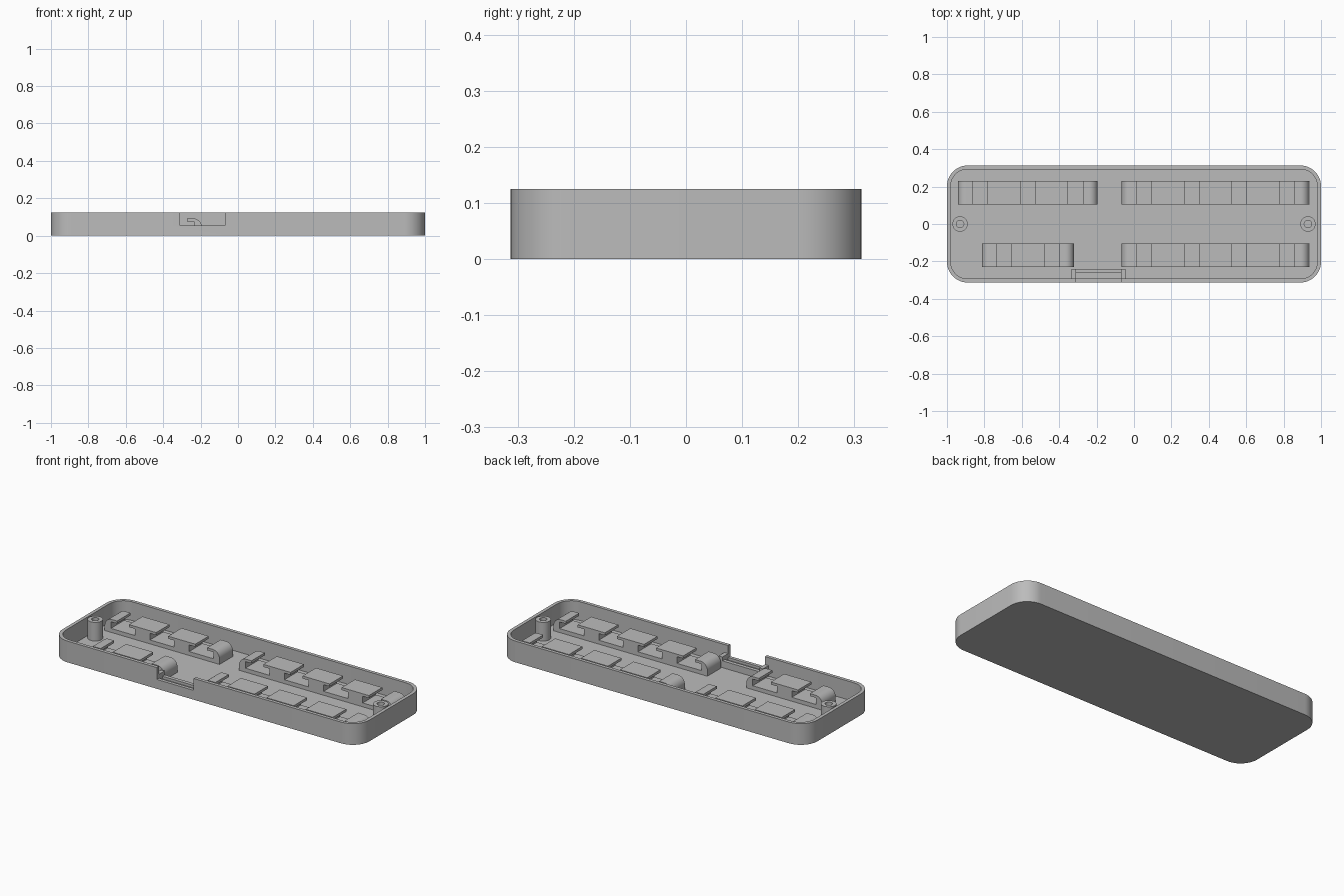
import bpy
import bmesh
from math import sin, cos, pi, radians

if "Cube" in bpy.data.objects:
    bpy.data.objects.remove(bpy.data.objects["Cube"])

grey = bpy.data.materials.new("plain_grey")
grey.use_nodes = True
tone = (0.5, 0.5, 0.5, 1)
grey.diffuse_color = tone
grey.node_tree.nodes["Principled BSDF"].inputs["Base Color"].default_value = tone

HEIGHT, FLOOR, WALL = 0.125, 0.015, 0.02
HALF_X, HALF_Y, CORNER = 1.0, 0.3125, 0.11


def arc(cx, cy, r, start, end, steps=12):
    angles = [radians(start + (end - start) * i / steps) for i in range(steps + 1)]
    return [(cx + r * cos(a), cy + r * sin(a)) for a in angles]


def prism(name, outline, low, high, axis="z"):
    """Extrude a closed outline along z (outline in xy) or y (outline in xz)."""
    place = (lambda u, v, w: (u, v, w)) if axis == "z" else (lambda u, v, w: (u, w, v))
    bm = bmesh.new()
    face = bm.faces.new([bm.verts.new(place(u, v, low)) for u, v in outline])
    grown = bmesh.ops.extrude_face_region(bm, geom=[face])["geom"]
    verts = [g for g in grown if isinstance(g, bmesh.types.BMVert)]
    bmesh.ops.translate(bm, verts=verts, vec=place(0, 0, high - low))
    bmesh.ops.recalc_face_normals(bm, faces=bm.faces)
    mesh = bpy.data.meshes.new(name)
    bm.to_mesh(mesh)
    bm.free()
    mesh.materials.append(grey)
    obj = bpy.data.objects.new(name, mesh)
    bpy.context.collection.objects.link(obj)
    return obj


def box(name, x0, x1, y0, y1, z0, z1):
    return prism(name, [(x0, y0), (x1, y0), (x1, y1), (x0, y1)], z0, z1)


def rounded(hx, hy, r):
    x, y = hx - r, hy - r
    return (arc(x, y, r, 0, 90) + arc(-x, y, r, 90, 180)
            + arc(-x, -y, r, 180, 270) + arc(x, -y, r, 270, 360))


def activate(obj):
    bpy.ops.object.select_all(action="DESELECT")
    obj.select_set(True)
    bpy.context.view_layer.objects.active = obj


def cut(obj, cutter):
    mod = obj.modifiers.new("cut", "BOOLEAN")
    mod.operation, mod.solver, mod.object = "DIFFERENCE", "EXACT", cutter
    activate(obj)
    bpy.ops.object.modifier_apply(modifier=mod.name)
    bpy.data.objects.remove(cutter)


# Tray shell, hollowed, with an opening in the front wall
NOTCH_L, NOTCH_R, SILL = -0.31, -0.07, 0.055
tray = prism("tray", rounded(HALF_X, HALF_Y, CORNER), 0, HEIGHT)
cut(tray, prism("cavity_cutter", rounded(HALF_X - WALL, HALF_Y - WALL, CORNER - WALL), FLOOR, 0.3))
cut(tray, box("notch_cutter", NOTCH_L, NOTCH_R, -0.4, -0.27, SILL, 0.3))
parts = [tray]

# Grooved sill and cheeks behind the opening
SILL_L, SILL_R, INNER, GROOVE = -0.333, -0.045, -0.24, -0.262
FRONT = WALL - HALF_Y
parts += [
    box("sill_back_rail", SILL_L, SILL_R, GROOVE, INNER, FLOOR, SILL),
    box("sill_groove_floor", SILL_L, SILL_R, FRONT, GROOVE, FLOOR, 0.04),
    box("sill_right_cheek", SILL_L, NOTCH_L, FRONT, INNER, FLOOR, 0.078),
    box("sill_left_cheek", NOTCH_R, SILL_R, FRONT, INNER, FLOOR, 0.078),
]

# Slotted holder strips: rounded ends, undercut slots between T-shaped blocks
TOP, LIP_Z, SLOT_Z, LIP, ROUND = 0.092, 0.077, 0.038, 0.04, 0.045
CAP, GAP, BLOCK = 0.08, 0.078, 0.177


def holder(name, x0, y0, blocks):
    length = 2 * CAP + (blocks + 1) * GAP + blocks * BLOCK
    x1 = x0 + length
    outline = [(x0, FLOOR)] + arc(x0 + ROUND, TOP - ROUND, ROUND, 180, 90)
    for i in range(blocks + 1):
        a = x0 + CAP + i * (GAP + BLOCK)
        b = a + GAP
        outline += [(a, TOP), (a, LIP_Z), (a - LIP, LIP_Z), (a - LIP, SLOT_Z),
                    (b + LIP, SLOT_Z), (b + LIP, LIP_Z), (b, LIP_Z), (b, TOP)]
    outline += arc(x1 - ROUND, TOP - ROUND, ROUND, 90, 0) + [(x1, FLOOR)]
    return prism(name, outline, y0, y0 + 0.125, axis="y")


for name, x0, y0, blocks in [
    ("back_right_holder", -0.942, 0.105, 2),
    ("back_left_holder", -0.066, 0.105, 3),
    ("front_right_holder", -0.814, -0.23, 1),
    ("front_left_holder", -0.066, -0.23, 3),
]:
    parts.append(holder(name, x0, y0, blocks))

# Screw posts with blind holes
for side, x in (("right", -0.93), ("left", 0.93)):
    post = prism(side + "_screw_post", arc(x, 0, 0.041, 0, 345, 23), FLOOR, HEIGHT)
    cut(post, prism("hole_cutter", arc(x, 0, 0.02, 0, 345, 23), FLOOR + 0.01, 0.3))
    parts.append(post)

for obj in parts:
    activate(obj)
    bpy.ops.object.shade_smooth_by_angle(angle=pi / 6)
